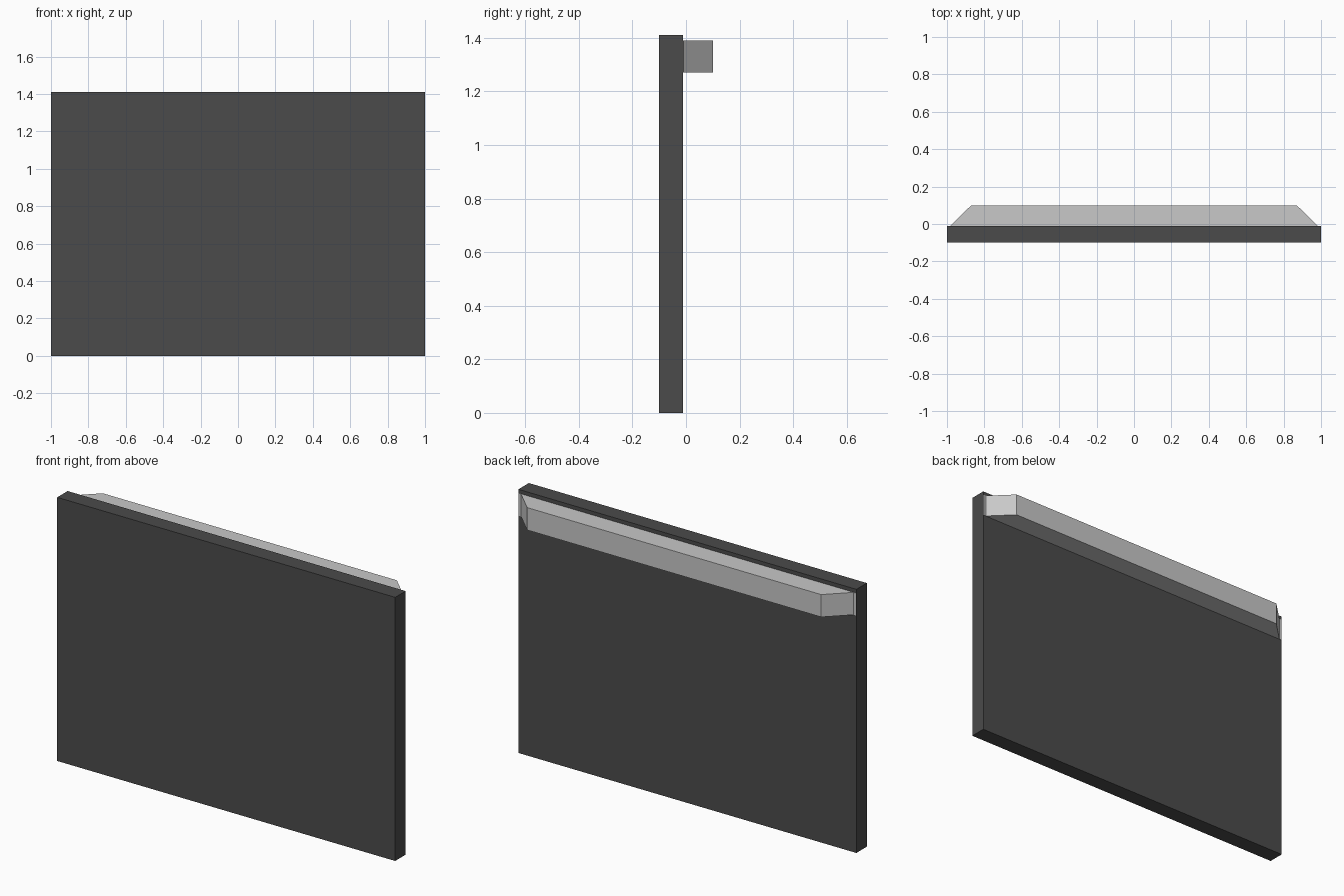
import bpy
import bmesh

cube = bpy.data.objects.get("Cube")
if cube:
    bpy.data.objects.remove(cube, do_unlink=True)


def material(name, value):
    mat = bpy.data.materials.new(name)
    mat.use_nodes = True
    colour = (value, value, value, 1)
    mat.diffuse_color = colour
    mat.node_tree.nodes["Principled BSDF"].inputs["Base Color"].default_value = colour
    return mat


def prism(name, outline, bottom, top, mat):
    """Raise a flat plan outline from bottom to top."""
    bm = bmesh.new()
    face = bm.faces.new([bm.verts.new((x, y, bottom)) for x, y in outline])
    raised = bmesh.ops.extrude_face_region(bm, geom=[face])["geom"]
    verts = [v for v in raised if isinstance(v, bmesh.types.BMVert)]
    bmesh.ops.translate(bm, verts=verts, vec=(0, 0, top - bottom))
    bmesh.ops.recalc_face_normals(bm, faces=bm.faces)
    mesh = bpy.data.meshes.new(name)
    bm.to_mesh(mesh)
    bm.free()
    mesh.materials.append(mat)
    obj = bpy.data.objects.new(name, mesh)
    bpy.context.collection.objects.link(obj)
    return obj


def strip(inner_half, outer_half, y0, y1):
    """Symmetric plan outline, tapering from y0 to y1."""
    return [(-inner_half, y0), (inner_half, y0), (outer_half, y1), (-outer_half, y1)]


dark = material("dark grey", 0.07)
light = material("light grey", 0.58)

# Upright board
prism("panel", strip(1, 1, -0.1, -0.012), 0, 1.41, dark)

# Rail along the upper back, with mitred ends
prism("back_rail", strip(0.985, 0.87, -0.012, 0.1), 1.27, 1.39, light)

# Thin mounting plate between the rail and the board
prism("rail_backing", strip(0.998, 0.998, -0.013, -0.01), 1.27, 1.39, light)
